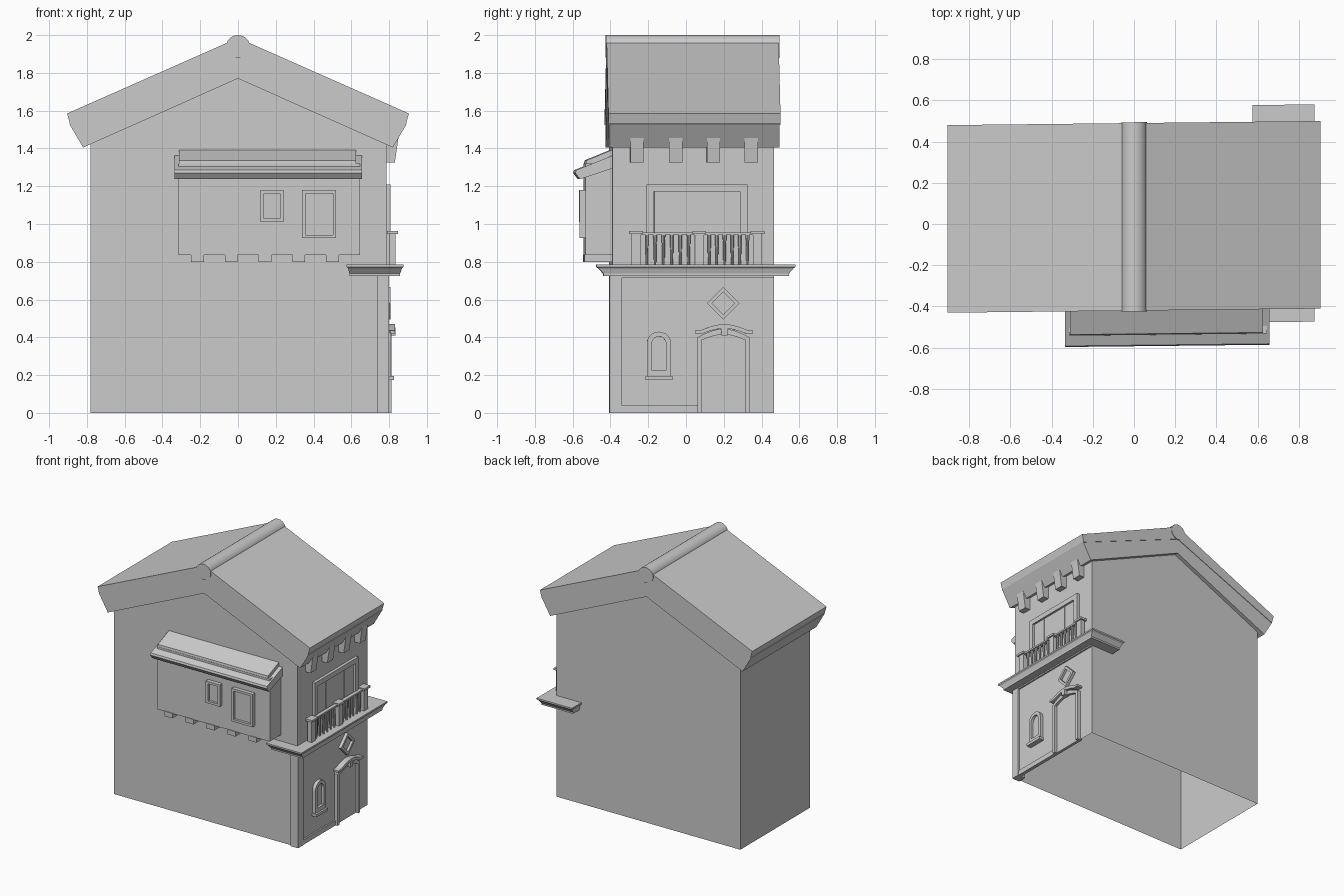
import bpy, bmesh
from math import sin, cos, pi

if "Cube" in bpy.data.objects:
    bpy.data.objects.remove(bpy.data.objects["Cube"])


def finish(name, bm):
    """Make an object; the whole house is slightly skewed in plan."""
    bmesh.ops.recalc_face_normals(bm, faces=bm.faces)
    for v in bm.verts:
        v.co.y += 0.011 * (v.co.x - 0.8)
    me = bpy.data.meshes.new(name)
    bm.to_mesh(me)
    bm.free()
    ob = bpy.data.objects.new(name, me)
    bpy.context.collection.objects.link(ob)
    return ob


def place(p, d, axis):
    if axis == 'x':
        return (d, p[0], p[1])
    return (p[0], d, p[1])


def prism(name, pts, axis, a, b, caps=True):
    """Extrude a profile (u, z) along x or y from a to b."""
    bm = bmesh.new()
    lo = [bm.verts.new(place(p, a, axis)) for p in pts]
    hi = [bm.verts.new(place(p, b, axis)) for p in pts]
    n = len(pts)
    for i in range(n):
        j = (i + 1) % n
        bm.faces.new((lo[i], lo[j], hi[j], hi[i]))
    if caps:
        bm.faces.new(lo)
        bm.faces.new(hi)
    return finish(name, bm)


def ring(name, outer, inner, axis, a, b):
    """Closed frame between two outlines with equal point counts."""
    bm = bmesh.new()
    loops = [[bm.verts.new(place(p, d, axis)) for p in pts]
             for pts, d in ((outer, a), (outer, b), (inner, b), (inner, a))]
    n = len(outer)
    for k in range(4):
        A, B = loops[k], loops[(k + 1) % 4]
        for i in range(n):
            j = (i + 1) % n
            bm.faces.new((A[i], A[j], B[j], B[i]))
    return finish(name, bm)


def rect(u0, u1, z0, z1):
    return [(u0, z0), (u1, z0), (u1, z1), (u0, z1)]


def box(name, x0, x1, y0, y1, z0, z1):
    return prism(name, rect(y0, y1, z0, z1), 'x', x0, x1)


def arch(u0, u1, z0, spring, top, n=10):
    """Outline with straight sides and a curved head."""
    c, r = (u0 + u1) / 2, (u1 - u0) / 2
    return [(u0, z0), (u1, z0)] + [
        (c + r * cos(pi * i / n), spring + (top - spring) * sin(pi * i / n)) for i in range(n + 1)]


# House walls: gabled shell, open underneath
bm = bmesh.new()
prof = [(-0.78, 0), (-0.78, 1.46), (0, 1.80), (0.785, 1.46), (0.785, 0)]
f = [bm.verts.new((x, -0.39, z)) for x, z in prof]
b = [bm.verts.new((x, 0.465, z)) for x, z in prof]
bm.faces.new(f)
bm.faces.new(b)
for i in (0, 3):
    bm.faces.new((f[i], f[i + 1], b[i + 1], b[i]))
finish("house_walls", bm)

# Roof: tile layer over a thicker board layer, plus round ridge
RY0, RY1 = -0.412, 0.499
prism("roof_tiles", [(-0.905, 1.585), (0, 1.985), (0.905, 1.585), (0.888, 1.525),
                     (0, 1.885), (-0.888, 1.525)], 'y', RY0, RY1)
prism("roof_boards", [(-0.893, 1.53), (0, 1.89), (0.893, 1.53), (0.82, 1.405),
                      (0, 1.77), (-0.82, 1.405)], 'y', RY0 + 0.004, RY1 - 0.004)
ridge = prism("roof_ridge", [(0.063 * cos(2 * pi * i / 24), 1.94 + 0.06 * sin(2 * pi * i / 24))
                             for i in range(24)], 'y', RY0 - 0.004, RY1 + 0.004)

# Brackets under the right eave
for i, y in enumerate((-0.26, -0.055, 0.145, 0.345)):
    prism(f"eave_bracket_{i}", [(0.77, 1.46), (0.85, 1.46), (0.83, 1.325), (0.77, 1.325)],
          'y', y - 0.035, y + 0.035)

# Bay on the front wall
box("bay", -0.315, 0.645, -0.53, -0.37, 0.835, 1.32)
prism("bay_roof_lower", [(-0.37, 1.37), (-0.58, 1.285), (-0.585, 1.27), (-0.56, 1.237),
                         (-0.37, 1.30)], 'x', -0.335, 0.657)
prism("bay_roof_upper", [(-0.37, 1.40), (-0.525, 1.337), (-0.532, 1.295), (-0.37, 1.35)],
      'x', -0.312, 0.626)
for i in range(5):
    x = -0.215 + 0.179 * i
    box(f"bay_bracket_{i}", x - 0.034, x + 0.034, -0.535, -0.37, 0.80, 0.838)
for n, (x0, x1, z0, z1) in enumerate(((0.12, 0.24, 1.01, 1.18), (0.34, 0.52, 0.925, 1.18))):
    t = 0.018
    ring(f"bay_window_frame_{n}", rect(x0, x1, z0, z1),
         rect(x0 + t, x1 - t, z0 + t, z1 - t), 'y', -0.56, -0.52)
    box(f"bay_window_pane_{n}", x0 + t, x1 - t, -0.542, -0.52, z0 + t, z1 - t)

# Balcony slab with stepped, tapering underside
bm = bmesh.new()
levels = [(0.575, 0.876, -0.475, 0.58, 0.785), (0.575, 0.876, -0.475, 0.58, 0.773),
          (0.583, 0.868, -0.462, 0.568, 0.765), (0.59, 0.858, -0.437, 0.545, 0.737),
          (0.59, 0.858, -0.437, 0.545, 0.725)]
rows = [[bm.verts.new(p) for p in ((x0, y0, z), (x1, y0, z), (x1, y1, z), (x0, y1, z))]
        for x0, x1, y0, y1, z in levels]
bm.faces.new(rows[0])
bm.faces.new(rows[-1])
for A, B in zip(rows, rows[1:]):
    for i in range(4):
        j = (i + 1) % 4
        bm.faces.new((A[i], A[j], B[j], B[i]))
finish("balcony_slab", bm)

# Balustrade: posts with caps, rail, balusters
posts = (-0.265, 0.07, 0.378)
for i, y in enumerate(posts):
    box(f"rail_post_{i}", 0.80, 0.835, y - 0.024, y + 0.024, 0.78, 0.95)
    box(f"rail_cap_{i}", 0.79, 0.846, y - 0.036, y + 0.036, 0.948, 0.964)
box("top_rail", 0.803, 0.832, -0.265, 0.378, 0.943, 0.956)
for s, (a, c) in enumerate(zip(posts, posts[1:])):
    for k in range(1, 7):
        y = a + 0.012 + (c - a - 0.024) * k / 7
        bm = bmesh.new()
        bmesh.ops.create_cone(bm, cap_ends=True, segments=8, radius1=0.006, radius2=0.01, depth=0.165)
        bmesh.ops.translate(bm, verts=bm.verts, vec=(0.818, y, 0.863))
        finish(f"baluster_{s}_{k}", bm)

# Balcony doors
prism("balcony_door_frame", [(-0.21, 0.78), (-0.21, 1.21), (0.325, 1.21), (0.325, 0.78),
                             (0.285, 0.78), (0.285, 1.172), (-0.17, 1.172), (-0.17, 0.78)],
      'x', 0.77, 0.808)
for i in range(4):
    y = -0.17 + 0.11375 * i
    box(f"balcony_door_leaf_{i}", 0.77, 0.792, y + 0.002, y + 0.112, 0.78, 1.172)

# Ground floor: corner pilaster and skirting
box("corner_pilaster", 0.735, 0.80, -0.405, -0.34, 0, 0.735)
box("skirting", 0.77, 0.797, -0.342, 0.065, 0, 0.038)
box("upper_band", 0.77, 0.797, -0.342, 0.465, 0.715, 0.735)


# Entrance door with curved head, hood and keystone
def bow(u0, u1, z, rise, n=10):
    return [(u0 + (u1 - u0) * i / n, z + rise * sin(pi * i / n)) for i in range(n + 1)]


prism("door_frame", [(0.06, 0)] + bow(0.06, 0.337, 0.40, 0.045) + [(0.337, 0), (0.315, 0)]
      + bow(0.315, 0.083, 0.385, 0.03) + [(0.083, 0)], 'x', 0.77, 0.812)
prism("door_leaf", [(0.08, 0)] + bow(0.08, 0.318, 0.385, 0.03) + [(0.318, 0)], 'x', 0.77, 0.792)
prism("door_hood", [(0.048, 0.435)] + bow(0.085, 0.32, 0.44, 0.03) + [(0.355, 0.435), (0.355, 0.42)]
      + bow(0.318, 0.087, 0.42, 0.027) + [(0.048, 0.42)], 'x', 0.77, 0.83)
prism("door_keystone", [(0.188, 0.41), (0.218, 0.41), (0.222, 0.452), (0.184, 0.452)], 'x', 0.77, 0.835)

# Arched window with sill
ring("arched_window_frame", arch(-0.207, -0.08, 0.195, 0.37, 0.43),
     arch(-0.184, -0.103, 0.228, 0.355, 0.405), 'x', 0.77, 0.81)
prism("arched_window_pane", arch(-0.184, -0.103, 0.228, 0.355, 0.405), 'x', 0.77, 0.79)
box("arched_window_sill", 0.77, 0.825, -0.215, -0.072, 0.175, 0.196)


# Diamond window
def diamond(r):
    return [(0.197 + r, 0.58), (0.197, 0.58 + r), (0.197 - r, 0.58), (0.197, 0.58 - r)]


ring("diamond_frame", diamond(0.086), diamond(0.06), 'x', 0.77, 0.808)
prism("diamond_pane", diamond(0.06), 'x', 0.77, 0.79)

# Smooth the round parts only
bpy.ops.object.select_all(action='DESELECT')
for ob in bpy.data.objects:
    if ob.name == "roof_ridge" or ob.name.startswith("baluster"):
        ob.select_set(True)
bpy.context.view_layer.objects.active = ridge
bpy.ops.object.shade_smooth_by_angle()
